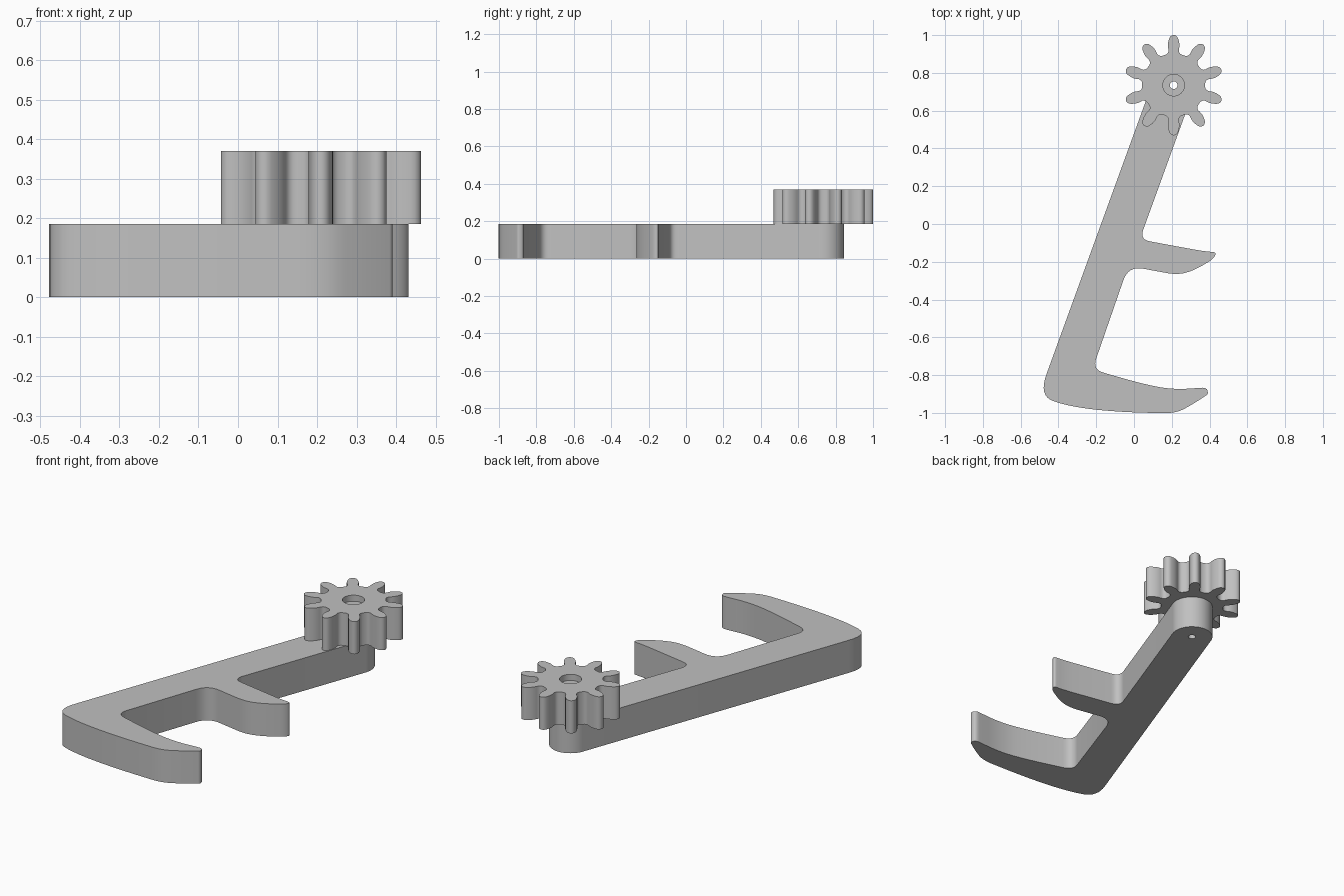
import bpy, bmesh, math
from mathutils import Vector, Matrix

if "Cube" in bpy.data.objects:
    bpy.data.objects.remove(bpy.data.objects["Cube"])

THICK = 0.185
HUB = Vector((0.21, 0.735))
END_RADIUS = 0.11
TEETH = 10

grey = bpy.data.materials.new("grey")
grey.use_nodes = True
colour = (0.53, 0.53, 0.53, 1)
grey.diffuse_color = colour
grey.node_tree.nodes["Principled BSDF"].inputs["Base Color"].default_value = colour


def rounded(corners, steps=8):
    """Round each (x, y, reach) corner of an open path with a small curve."""
    pts = [Vector(c[:2]) for c in corners]
    path = [pts[0]]
    for i in range(1, len(pts) - 1):
        p, reach = pts[i], corners[i][2]
        a, b = [p + (q - p).normalized() * min(reach, (q - p).length * 0.5)
                for q in (pts[i - 1], pts[i + 1])]
        for s in range(steps + 1):
            t = s / steps
            q = a * (1 - t) ** 2 + p * 2 * t * (1 - t) + b * t * t
            if (q - path[-1]).length > 0.0005:
                path.append(q)
    return path + [pts[-1]]


def slab(name, outline, z, height):
    """Extrude a flat outline upwards."""
    bm = bmesh.new()
    face = bm.faces.new([bm.verts.new((p.x, p.y, z)) for p in outline])
    top = bmesh.ops.extrude_face_region(bm, geom=[face])["geom"]
    bmesh.ops.translate(bm, vec=(0, 0, height),
                        verts=[v for v in top if isinstance(v, bmesh.types.BMVert)])
    bmesh.ops.recalc_face_normals(bm, faces=bm.faces)
    mesh = bpy.data.meshes.new(name)
    bm.to_mesh(mesh)
    bm.free()
    mesh.materials.append(grey)
    obj = bpy.data.objects.new(name, mesh)
    bpy.context.collection.objects.link(obj)
    return obj


def arc(radius, start, end, steps):
    angles = [math.radians(start + (end - start) * i / steps) for i in range(steps + 1)]
    return [HUB + radius * Vector((math.cos(a), math.sin(a))) for a in angles]


def drill(obj, radius, z, height):
    """Cut a round hole on the hub axis."""
    cutter = slab("hole_cutter", arc(radius, 0, 360, 40)[:-1], z, height)
    mod = obj.modifiers.new("hole", "BOOLEAN")
    mod.operation = "DIFFERENCE"
    mod.solver = "EXACT"
    mod.object = cutter
    bpy.context.view_layer.objects.active = obj
    bpy.ops.object.modifier_apply(modifier=mod.name)
    bpy.data.objects.remove(cutter)


# Arm with two curved prongs: round hub end, then down the left and back up the right
hub_end = arc(END_RADIUS, -20, 160, 32)
corners = [
    (*hub_end[-1], 0),
    (-0.505, -0.91, 0.12), (-0.35, -0.965, 0.16), (-0.1, -0.995, 0.2),
    (0.22, -1.003, 0.07), (0.31, -0.955, 0.06), (0.393, -0.90, 0.012),
    (0.385, -0.865, 0.03), (0.2, -0.878, 0.1), (0.02, -0.84, 0.12),
    (-0.22, -0.77, 0.06),
    (-0.03, -0.222, 0.08), (0.23, -0.27, 0.06), (0.32, -0.245, 0.06),
    (0.42, -0.185, 0.03), (0.438, -0.15, 0.02), (0.36, -0.143, 0.05),
    (0.03, -0.082, 0.055),
    (*hub_end[0], 0),
]
arm = slab("hooked_arm", hub_end[:-1] + rounded(corners)[:-1], 0, THICK)

# Pinion gear: half a tooth, mirrored and repeated around the hub
half_tooth = [(0.0, 0.266), (0.011, 0.263), (0.019, 0.256), (0.024, 0.246),
              (0.029, 0.228), (0.031, 0.21), (0.029, 0.195), (0.027, 0.184),
              (0.029, 0.174), (0.035, 0.166), (0.043, 0.161)]
tooth = half_tooth[:0:-1] + [(-x, y) for x, y in half_tooth]
gear_outline = []
for k in range(TEETH):
    turn = Matrix.Rotation(math.tau * k / TEETH, 2)
    gear_outline += [HUB + turn @ Vector(p) for p in tooth]
gear = slab("pinion_gear", gear_outline, THICK, THICK)

# Counterbore in the gear and a pin hole through both parts
drill(gear, 0.057, 2 * THICK - 0.035, 0.1)
for part in (gear, arm):
    drill(part, 0.02, -0.1, 0.6)

for part in (arm, gear):
    bpy.ops.object.select_all(action="DESELECT")
    part.select_set(True)
    bpy.context.view_layer.objects.active = part
    bpy.ops.object.shade_smooth_by_angle(angle=math.radians(35))
